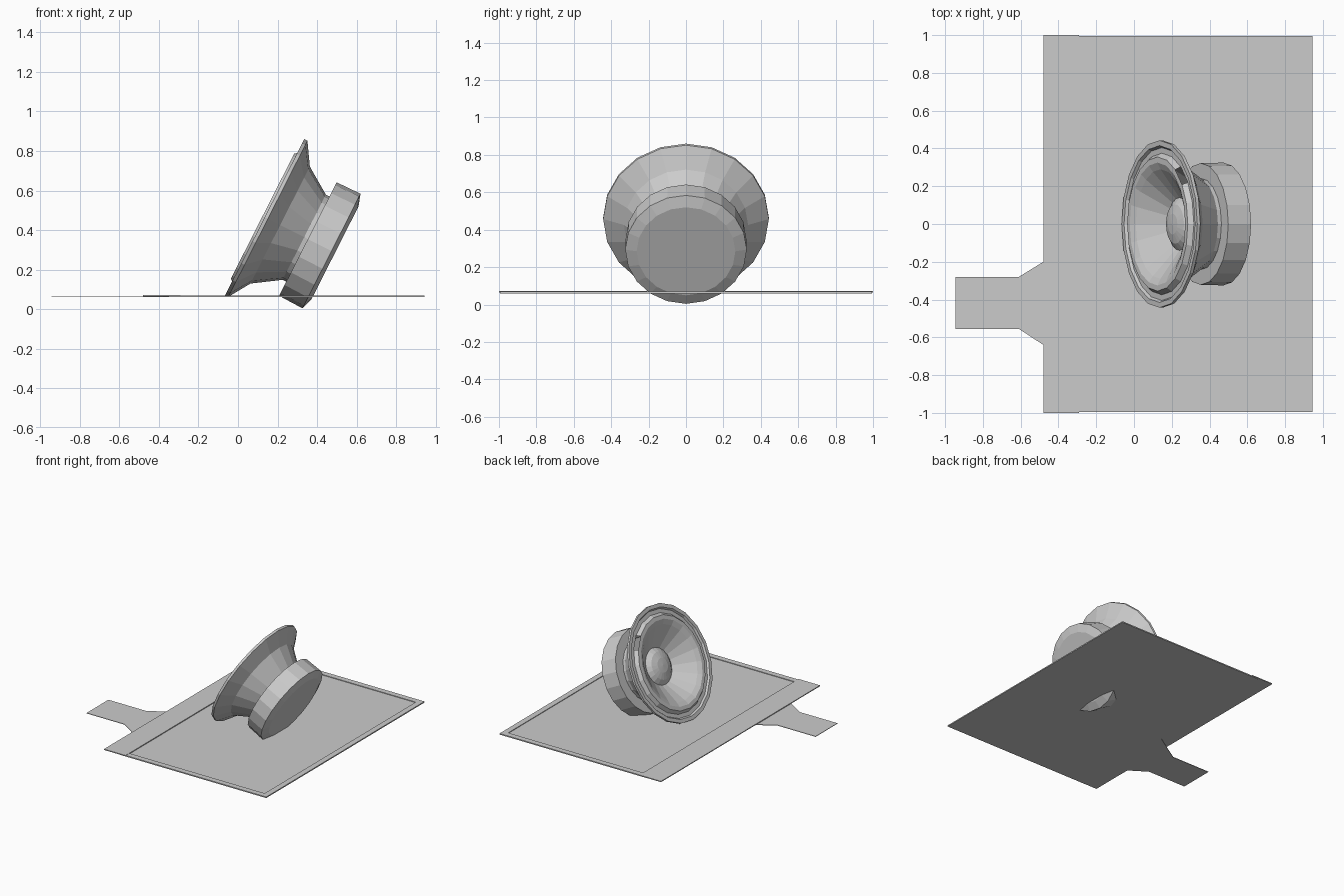
import bpy, bmesh, math
from mathutils import Matrix, Vector

old = bpy.data.objects.get("Cube")
if old:
    bpy.data.objects.remove(old, do_unlink=True)

grey = bpy.data.materials.new("plain_grey")
grey.use_nodes = True
grey.diffuse_color = (0.6, 0.6, 0.6, 1)
grey.node_tree.nodes["Principled BSDF"].inputs["Base Color"].default_value = (0.6, 0.6, 0.6, 1)

SIDES = 20
# Speaker frame: local x is the rim's upward slope, local z points out of the cone
slope = Vector((0.452, 0, 0.892)).normalized()
side = Vector((0, 1, 0))
tilt = Matrix((slope, side, slope.cross(side))).transposed().to_4x4()
PLACE = Matrix.Translation((0.135, 0, 0.465)) @ tilt


def finish(name, bm):
    bmesh.ops.recalc_face_normals(bm, faces=bm.faces)
    mesh = bpy.data.meshes.new(name)
    bm.to_mesh(mesh)
    bm.free()
    mesh.materials.append(grey)
    obj = bpy.data.objects.new(name, mesh)
    bpy.context.collection.objects.link(obj)
    return obj


def lathe(name, profile, gap=None):
    """Revolve (radius, depth behind rim) points; gap = (band, segment) left open."""
    bm = bmesh.new()
    rings = []
    for r, depth in profile:
        if r == 0:
            rings.append([bm.verts.new((0, 0, -depth))] * SIDES)
            continue
        angles = [math.tau * i / SIDES for i in range(SIDES)]
        rings.append([bm.verts.new((r * math.cos(a), r * math.sin(a), -depth)) for a in angles])
    for band, (a, b) in enumerate(zip(rings, rings[1:])):
        for i in range(SIDES):
            if (band, i) == gap:
                continue
            j = (i + 1) % SIDES
            bm.faces.new(list(dict.fromkeys((a[i], a[j], b[j], b[i]))))
    finish(name, bm).matrix_world = PLACE


def slab(name, outline, bottom, top):
    bm = bmesh.new()
    face = bm.faces.new([bm.verts.new((x, y, bottom)) for x, y in outline])
    new = bmesh.ops.extrude_face_region(bm, geom=[face])["geom"]
    bmesh.ops.translate(bm, vec=(0, 0, top - bottom),
                        verts=[v for v in new if isinstance(v, bmesh.types.BMVert)])
    finish(name, bm)


def box(name, x0, x1, y0, y1, bottom, top):
    slab(name, [(x0, y0), (x1, y0), (x1, y1), (x0, y1)], bottom, top)


# Speaker: flared basket, surround with cone, domed cap, magnet
lathe("basket", [(0.415, 0), (0.443, 0), (0.443, 0.018), (0.332, 0.088),
                 (0.242, 0.224), (0.242, 0.246)])
lathe("surround_and_cone", [(0.415, 0), (0.405, 0.014), (0.375, 0.014), (0.355, -0.012),
                            (0.325, -0.012), (0.29, 0.006), (0.14, 0.118)], gap=(2, 2))
lathe("dust_cap", [(0.14, 0.118), (0.105, 0.092), (0.055, 0.078), (0, 0.074)])
lathe("magnet", [(0, 0.245), (0.322, 0.245), (0.325, 0.379), (0.264, 0.399), (0, 0.399)])

# Base sheet narrowing into the connector tab
slab("base_sheet", [(0.945, -0.995), (0.945, 0.995), (-0.35, 0.995), (-0.37, -0.13),
                    (-0.48, -0.2), (-0.61, -0.28), (-0.945, -0.28), (-0.945, -0.555),
                    (-0.61, -0.555), (-0.48, -0.64), (-0.38, -0.74), (-0.35, -0.995)],
     0.060, 0.064)

# Thin raised border with a wide strip on the tab side
box("wide_strip", -0.48, -0.29, -1, 1, 0.064, 0.071)
box("far_border", 0.9, 0.945, -0.995, 0.995, 0.064, 0.069)
for label, s in (("left", 1), ("right", -1)):
    box(label + "_border", -0.29, 0.9, *sorted((s * 0.95, s * 0.995)), 0.064, 0.069)
